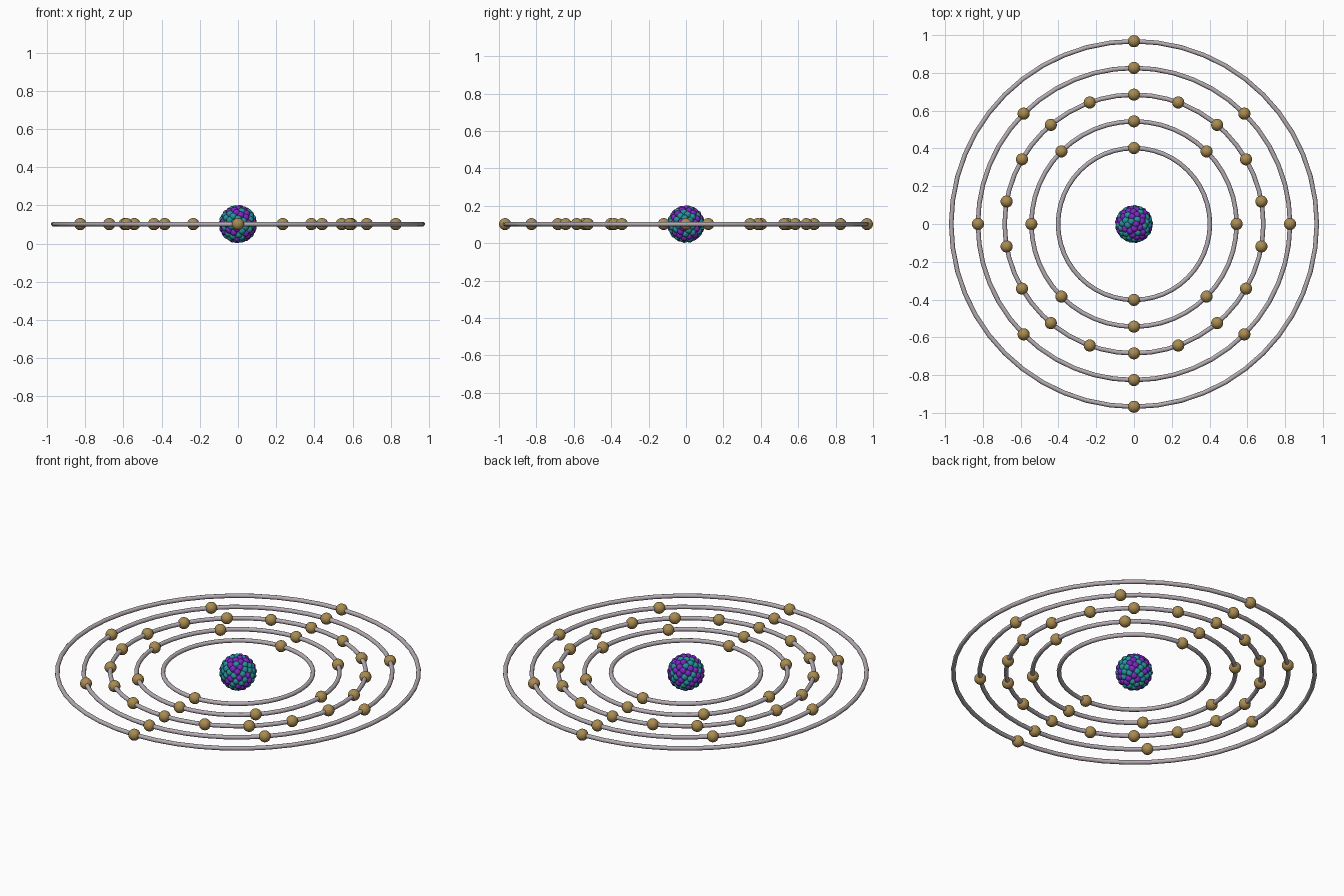
import bpy, bmesh, random
from math import pi, sin, cos, sqrt
from mathutils import Vector, Matrix

if "Cube" in bpy.data.objects:
    bpy.data.objects.remove(bpy.data.objects["Cube"])

random.seed(4)
CZ = 0.102          # height of the orbit plane
NUCLEUS_R = 0.101
BALL_R = 0.019


def material(name, rgb):
    m = bpy.data.materials.new(name)
    m.diffuse_color = (*rgb, 1)
    m.use_nodes = True
    m.node_tree.nodes["Principled BSDF"].inputs["Base Color"].default_value = m.diffuse_color
    return m


def balls(name, centres, radius, mat, seg=20, rings=12):
    bm = bmesh.new()
    for c in centres:
        bmesh.ops.create_uvsphere(bm, u_segments=seg, v_segments=rings,
                                  radius=radius, matrix=Matrix.Translation(c))
    for f in bm.faces:
        f.smooth = True
    me = bpy.data.meshes.new(name)
    bm.to_mesh(me)
    bm.free()
    me.materials.append(mat)
    ob = bpy.data.objects.new(name, me)
    bpy.context.collection.objects.link(ob)
    return ob


ring_mat = material("orbit_grey", (0.46, 0.41, 0.45))
gold = material("electron_gold", (0.40, 0.26, 0.08))
teal = material("neutron_teal", (0.02, 0.28, 0.32))
purple = material("proton_purple", (0.20, 0.02, 0.55))

# Orbit rings with evenly spaced electrons
for i, count in enumerate((2, 8, 18, 8, 2)):
    r = 0.402 + 0.1414 * i
    bpy.ops.mesh.primitive_torus_add(location=(0, 0, CZ), major_radius=r, minor_radius=0.012,
                                     major_segments=48, minor_segments=12)
    ring = bpy.context.object
    ring.name = f"orbit_ring_{i + 1}"
    ring.data.materials.append(ring_mat)
    bpy.ops.object.shade_smooth()
    angles = [pi / 2 + 2 * pi * k / count for k in range(count)]
    balls(f"electrons_{i + 1}", [Vector((r * cos(a), r * sin(a), CZ)) for a in angles],
          0.032, gold, 24, 16)

# Nucleus: packed outer shell of nucleons over an inner shell
groups = {"protons": [], "neutrons": []}
for n, shell_r in ((110, NUCLEUS_R - BALL_R), (40, NUCLEUS_R - 2.7 * BALL_R)):
    for k in range(n):
        z = 1 - (2 * k + 1) / n
        s, a = sqrt(1 - z * z), k * pi * (3 - sqrt(5))
        p = Vector((s * cos(a), s * sin(a), z)) * shell_r + Vector((0, 0, CZ))
        groups[random.choice(("protons", "neutrons"))].append(p)
balls("protons", groups["protons"], BALL_R, purple)
balls("neutrons", groups["neutrons"], BALL_R, teal)
